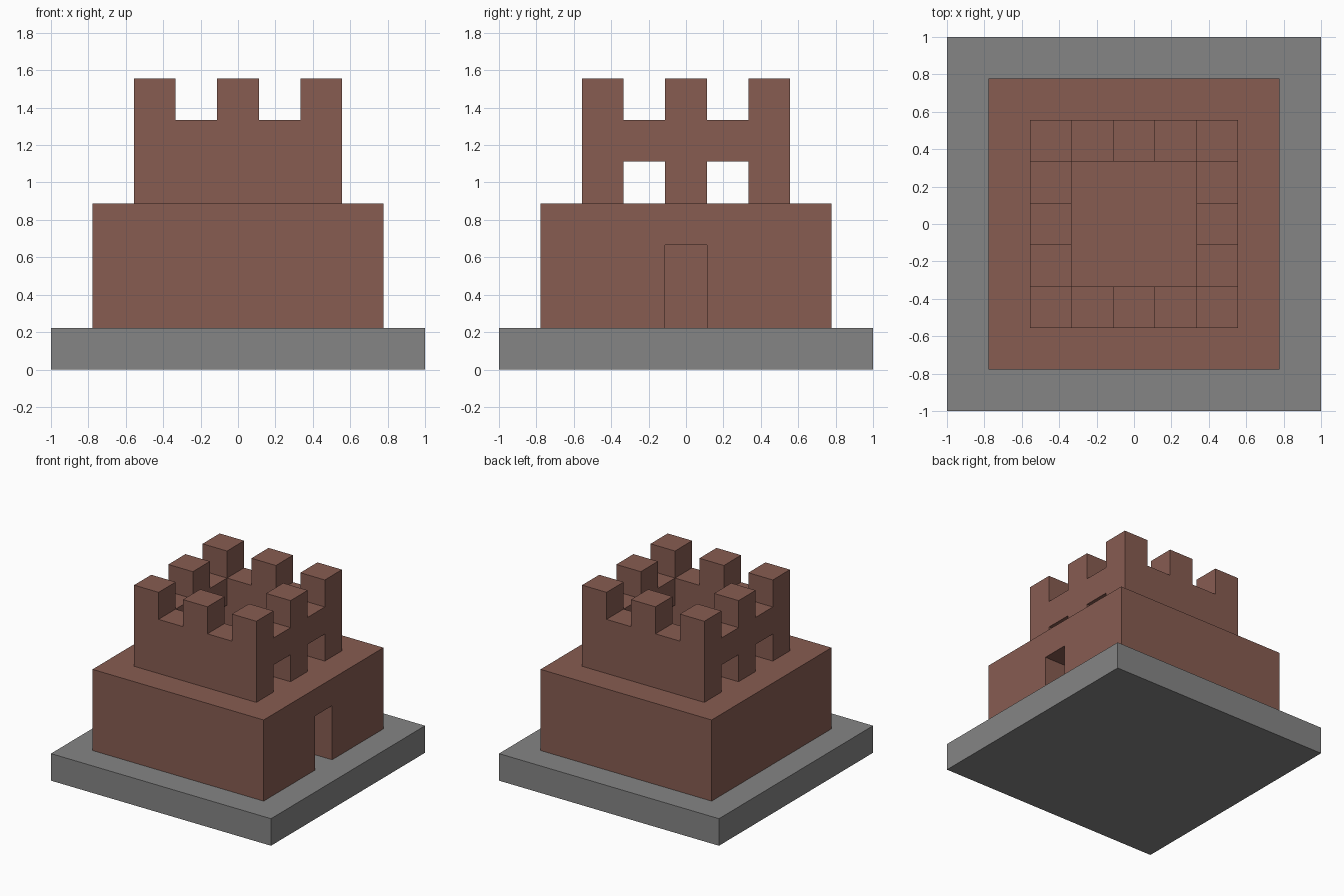
import bpy

# Remove the default cube
cube = bpy.data.objects.get("Cube")
if cube:
    bpy.data.objects.remove(cube, do_unlink=True)

U = 2 / 9  # one building block; all sizes below are in blocks


def make_material(name, rgb):
    mat = bpy.data.materials.new(name)
    mat.use_nodes = True
    color = (*rgb, 1)
    mat.diffuse_color = color
    mat.node_tree.nodes["Principled BSDF"].inputs["Base Color"].default_value = color
    return mat


def box(name, x, y, z, mat=None):
    """Box from (min, max) block ranges along each axis."""
    spans = (x, y, z)
    bpy.ops.mesh.primitive_cube_add(size=1)
    obj = bpy.context.object
    obj.name = obj.data.name = name
    for v in obj.data.vertices:
        v.co = [U * (a + (c + 0.5) * (b - a)) for c, (a, b) in zip(v.co, spans)]
    if mat:
        obj.data.materials.append(mat)
    return obj


def carve(target, x, y, z):
    """Cut a box-shaped opening out of the target."""
    cutter = box("cutter", x, y, z, target.data.materials[0])
    cutter.hide_render = True
    mod = target.modifiers.new("opening", "BOOLEAN")
    mod.operation = "DIFFERENCE"
    mod.solver = "EXACT"
    mod.object = cutter
    bpy.context.view_layer.objects.active = target
    bpy.ops.object.modifier_apply(modifier=mod.name)
    bpy.data.objects.remove(cutter, do_unlink=True)


def square(half):
    return (-half, half)


stone = make_material("grey stone", (0.235, 0.235, 0.235))
brick = make_material("red brown brick", (0.245, 0.107, 0.083))

# Plinth
box("base_slab", square(4.5), square(4.5), (0, 1), stone)

# Lower storey with a room and a doorway on the left side
lower = box("lower_storey", square(3.5), square(3.5), (1, 4), brick)
carve(lower, square(2.5), square(2.5), (0, 3))
carve(lower, (2, 4), square(0.5), (0, 3))

# Open keep with windows through both sides and battlements all round
keep = box("upper_keep", square(2.5), square(2.5), (4, 7), brick)
carve(keep, square(1.5), square(1.5), (3, 8))
for gap in ((-1.5, -0.5), (0.5, 1.5)):
    carve(keep, square(3), gap, (3, 5))
    carve(keep, square(3), gap, (6, 8))
    carve(keep, gap, square(3), (6, 8))
